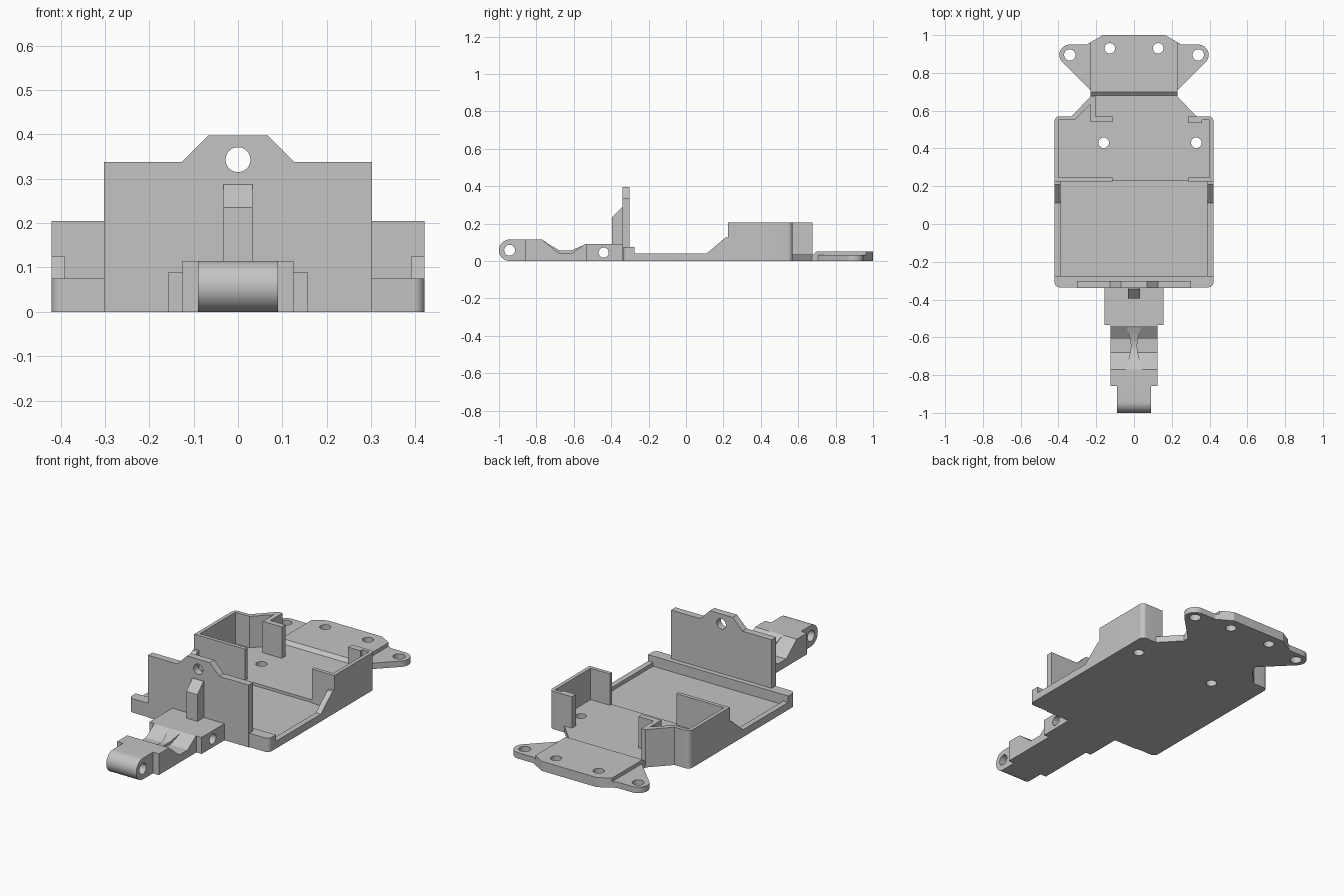
import bpy, bmesh
from math import cos, sin, pi, radians
from mathutils import Matrix, Vector

if "Cube" in bpy.data.objects:
    bpy.data.objects.remove(bpy.data.objects["Cube"])

grey = bpy.data.materials.new("plain_grey")
grey.use_nodes = True
grey.diffuse_color = (0.55, 0.55, 0.55, 1)
grey.node_tree.nodes["Principled BSDF"].inputs["Base Color"].default_value = (0.55, 0.55, 0.55, 1)

# Profile plane to world: the third profile axis is the extrusion direction
FRAMES = {
    "X": Matrix(((0, 0, 1, 0), (1, 0, 0, 0), (0, 1, 0, 0), (0, 0, 0, 1))),
    "Y": Matrix(((1, 0, 0, 0), (0, 0, 1, 0), (0, 1, 0, 0), (0, 0, 0, 1))),
    "Z": Matrix.Identity(4),
}


def fillet(points):
    """Round every (x, y, radius) corner; leave (x, y) corners sharp."""
    out = []
    for i, p in enumerate(points):
        c = Vector(p[:2])
        if len(p) < 3:
            out.append(c)
            continue
        a = (Vector(points[i - 1][:2]) - c).normalized()
        b = (Vector(points[(i + 1) % len(points)][:2]) - c).normalized()
        half = a.angle(b) / 2
        centre = c + (a + b).normalized() * p[2] / sin(half)
        start = c + a * p[2] / (sin(half) / cos(half)) - centre
        end = c + b * p[2] / (sin(half) / cos(half)) - centre
        turn = start.angle_signed(end)
        for k in range(13):
            t = -turn * k / 12
            out.append(centre + Matrix.Rotation(t, 2) @ start)
    return out


def circle(u, v, r):
    return [Vector((u + r * cos(k * pi / 16), v + r * sin(k * pi / 16))) for k in range(32)]


def finish(obj):
    bm = bmesh.new()
    bm.from_mesh(obj.data)
    bmesh.ops.remove_doubles(bm, verts=bm.verts, dist=0.0001)
    bmesh.ops.recalc_face_normals(bm, faces=bm.faces)
    bm.to_mesh(obj.data)
    bm.free()
    obj.data.materials.clear()
    obj.data.materials.append(grey)
    bpy.ops.object.select_all(action="DESELECT")
    obj.select_set(True)
    bpy.context.view_layer.objects.active = obj
    bpy.ops.object.shade_smooth_by_angle(angle=radians(30))


def prism(name, axis, lo, hi, outline, holes=()):
    """Extrude a filled outline with round holes (u, v, radius) along an axis."""
    curve = bpy.data.curves.new(name, "CURVE")
    curve.dimensions = "2D"
    curve.fill_mode = "BOTH"
    curve.extrude = (hi - lo) / 2
    for loop in [fillet(outline)] + [circle(*h) for h in holes]:
        s = curve.splines.new("POLY")
        s.points.add(len(loop) - 1)
        for point, co in zip(s.points, loop):
            point.co = (co.x, co.y, 0, 1)
        s.use_cyclic_u = True
    obj = bpy.data.objects.new(name, curve)
    bpy.context.collection.objects.link(obj)
    bpy.ops.object.select_all(action="DESELECT")
    obj.select_set(True)
    bpy.context.view_layer.objects.active = obj
    bpy.ops.object.convert(target="MESH")
    obj = bpy.context.view_layer.objects.active
    obj.data.transform(FRAMES[axis] @ Matrix.Translation((0, 0, (lo + hi) / 2)))
    finish(obj)
    return obj


def rect(u0, u1, v0, v1):
    return [(u0, v0), (u1, v0), (u1, v1), (u0, v1)]


W, R = 0.42, 0.025

# Tray floor, lower at the front and raised at the back
prism("front_floor", "Z", 0, 0.02,
      [(-W, -0.335, R), (W, -0.335, R), (W, 0.23), (-W, 0.23)])
prism("rear_floor", "Z", 0, 0.035,
      [(-W, 0.23), (W, 0.23), (W, 0.57, R), (0.33, 0.57), (0.23, 0.675), (0.23, 0.685),
       (-0.23, 0.685), (-0.23, 0.675), (-0.33, 0.57), (-W, 0.57, R)],
      [(-0.16, 0.43, 0.028), (0.33, 0.43, 0.028)])

# Low side rails with ramps
rail = [(-0.3, 0), (0.23, 0), (0.23, 0.125), (0.21, 0.125), (0.11, 0.04), (-0.3, 0.04)]
for side, x in (("left", 0.39), ("right", -W)):
    prism(side + "_side_rail", "X", x, x + 0.03, rail)

# Tall corner walls around the rear bay
prism("left_bay_wall", "Z", 0, 0.205,
      [(W, 0.225), (W, 0.57, R), (0.285, 0.57), (0.285, 0.535), (0.36, 0.535),
       (0.36, 0.55), (0.4, 0.55), (0.4, 0.245), (0.285, 0.245), (0.285, 0.225)])
prism("right_bay_wall", "Z", 0, 0.205,
      [(-W, 0.225), (-W, 0.57, R), (-0.33, 0.57), (-0.23, 0.675), (-0.205, 0.675),
       (-0.205, 0.57), (-0.115, 0.57), (-0.115, 0.54), (-0.23, 0.54), (-0.23, 0.635),
       (-0.315, 0.55), (-0.4, 0.55), (-0.4, 0.245), (-0.115, 0.245), (-0.115, 0.225)])

# Rear mounting plate with ears and a sloped step
prism("rear_plate", "Z", 0, 0.052,
      [(-0.23, 0.7), (0.23, 0.7), (0.23, 0.962), (0.165, 1), (-0.165, 1), (-0.23, 0.962)],
      [(s * 0.128, 0.93, 0.028) for s in (-1, 1)])
prism("rear_step", "X", -0.23, 0.23, [(0.68, 0), (0.7, 0), (0.7, 0.052), (0.68, 0.035)])
for side, s in (("left", 1), ("right", -1)):
    prism(side + "_ear", "Z", 0, 0.032,
          [(s * 0.225, 0.702), (s * 0.473, 0.95, 0.055), (s * 0.25, 0.95), (s * 0.225, 0.965)],
          [(s * 0.34, 0.895, 0.03)])

# Front sill, upright plate and its support rib
prism("front_sill", "Z", 0, 0.075,
      [(-W, -0.335, R), (W, -0.335, R), (W, -0.275), (-W, -0.275)])
prism("front_plate", "Y", -0.34, -0.302,
      [(-0.302, 0), (0.302, 0), (0.302, 0.338), (0.127, 0.338), (0.068, 0.397),
       (-0.068, 0.397), (-0.127, 0.338), (-0.302, 0.338)], [(0, 0.343, 0.028)])
prism("support_rib", "X", -0.033, 0.033,
      [(-0.395, 0.05), (-0.33, 0.05), (-0.33, 0.287), (-0.343, 0.287), (-0.395, 0.235)])

# Front arm: base block, dipped link and hinge barrel
prism("arm_base", "X", -0.157, 0.157, rect(-0.535, -0.335, 0, 0.09), [(-0.44, 0.045, 0.027)])
prism("arm_link", "X", -0.125, 0.125,
      [(-0.857, 0), (-0.53, 0), (-0.53, 0.09), (-0.54, 0.09), (-0.61, 0.042),
       (-0.68, 0.042), (-0.77, 0.115), (-0.857, 0.115)])
prism("hinge_barrel", "X", -0.09, 0.09,
      [(-1, 0, 0.0574), (-0.855, 0), (-0.855, 0.115), (-1, 0.115, 0.0574)],
      [(-0.943, 0.058, 0.029)])

# Waisted rib bridging the dip in the arm: y, half width, height
stations = [(-0.77, 0.042, 0.115), (-0.73, 0.032, 0.088), (-0.68, 0.02, 0.058),
            (-0.645, 0.016, 0.055), (-0.61, 0.02, 0.058), (-0.57, 0.031, 0.076),
            (-0.535, 0.042, 0.09)]
bm = bmesh.new()
rings = [[bm.verts.new(c) for c in ((-w, y, 0.02), (w, y, 0.02), (w, y, z), (-w, y, z))]
         for y, w, z in stations]
for a, b in zip(rings, rings[1:]):
    for k in range(4):
        bm.faces.new((a[k], a[(k + 1) % 4], b[(k + 1) % 4], b[k]))
bm.faces.new(rings[0])
bm.faces.new(rings[-1])
mesh = bpy.data.meshes.new("arm_rib")
bm.to_mesh(mesh)
bm.free()
rib = bpy.data.objects.new("arm_rib", mesh)
bpy.context.collection.objects.link(rib)
finish(rib)
